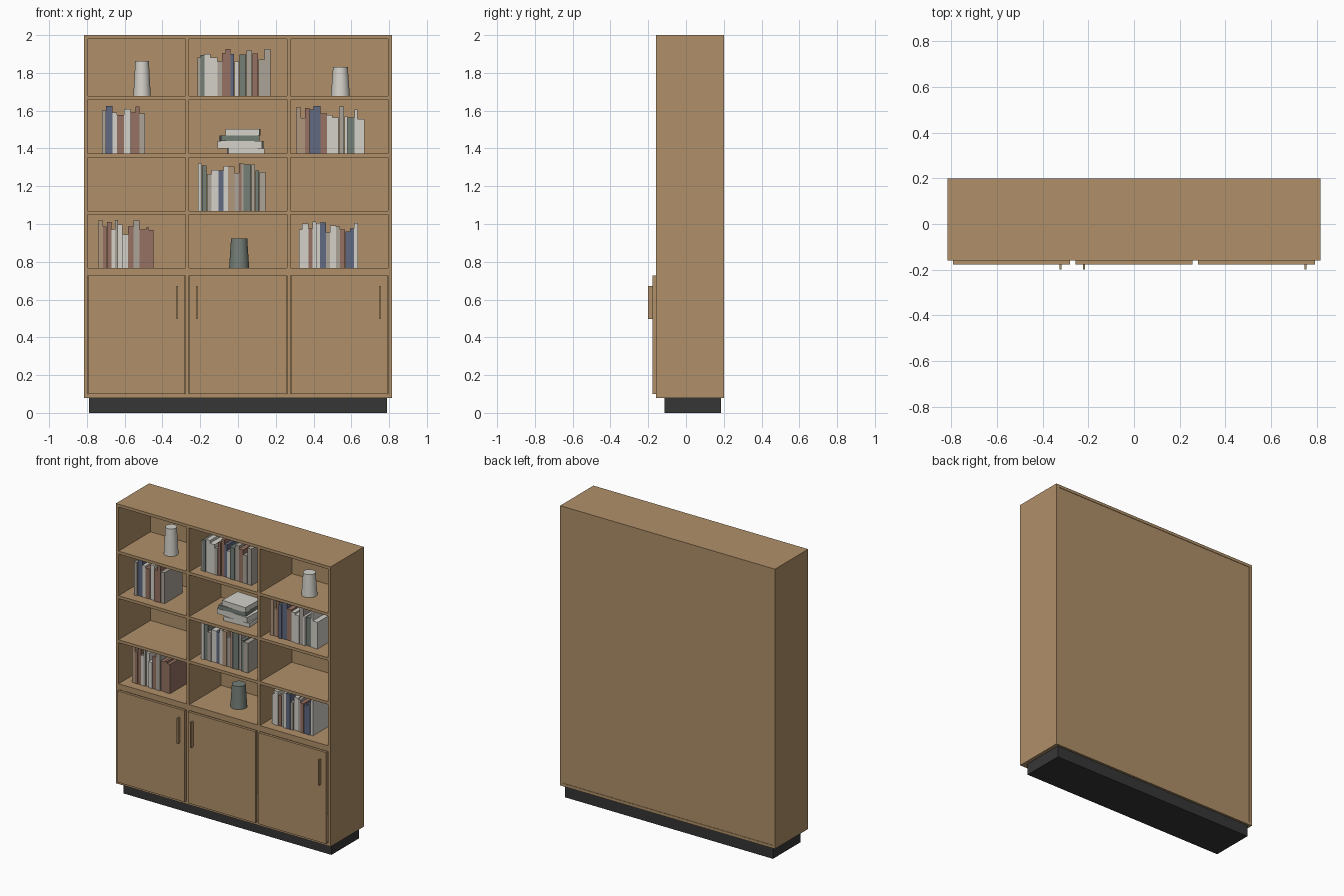
import bpy, math, random

if "Cube" in bpy.data.objects:
    bpy.data.objects.remove(bpy.data.objects["Cube"])

random.seed(4)


def material(name, r, g, b):
    lin = [((c / 255 + 0.055) / 1.055) ** 2.4 for c in (r, g, b)]
    m = bpy.data.materials.new(name)
    m.diffuse_color = (*lin, 1)
    m.use_nodes = True
    m.node_tree.nodes["Principled BSDF"].inputs["Base Color"].default_value = m.diffuse_color
    return m


WOOD = material("oak wood", 176, 144, 105)
DARK = material("plinth black", 54, 54, 54)
BOOK = {
    "W": material("off white", 212, 209, 201),
    "B": material("warm grey", 172, 164, 153),
    "R": material("faded rust", 150, 113, 98),
    "N": material("slate blue", 98, 106, 130),
    "G": material("grey green", 117, 126, 119),
    "T": material("tan", 176, 150, 124),
}


def box(name, x0, x1, y0, y1, z0, z1, mat, turn=0):
    """Axis-aligned box from its limits, optionally turned about z."""
    bpy.ops.mesh.primitive_cube_add(size=1)
    o = bpy.context.object
    o.name = name
    c = ((x0 + x1) / 2, (y0 + y1) / 2, (z0 + z1) / 2)
    s = (x1 - x0, y1 - y0, z1 - z0)
    for v in o.data.vertices:
        v.co = [v.co[i] * s[i] for i in range(3)]
    o.location = c
    o.rotation_euler.z = math.radians(turn)
    o.data.materials.append(mat)
    return o


# Main sizes
W, T, FRONT, REAR = 0.815, 0.02, -0.16, 0.20
INNER = W - T
BAY = (2 * INNER - 2 * T) / 3
PITCH = BAY + T
BACK = 0.187
SHELVES = [0.768, 1.07, 1.372, 1.678]      # shelf top heights

# Plinth and carcass
box("plinth", -0.79, 0.79, -0.115, 0.185, 0, 0.08, DARK)
for side, s in (("left", -1), ("right", 1)):
    xs = sorted((s * INNER, s * W))
    box(side + "_side_panel", *xs, FRONT, REAR, 0.08, 2.0, WOOD)
    xd = s * PITCH / 2
    box(side + "_divider", xd - T / 2, xd + T / 2, FRONT, BACK, 0.10, 1.98, WOOD)
box("top_panel", -INNER, INNER, FRONT, REAR, 1.98, 2.0, WOOD)
box("bottom_panel", -INNER, INNER, FRONT, REAR, 0.08, 0.10, WOOD)
box("back_panel", -INNER, INNER, BACK, REAR - 0.003, 0.10, 1.98, WOOD)

# Shelves, doors and handles, one set per bay
for i, handle_x in enumerate((-0.321, -0.219, 0.75)):
    cx = (i - 1) * PITCH
    for j, z in enumerate(SHELVES):
        thick = 0.04 if j == 0 else T
        box(f"shelf_{i}_{j}", cx - BAY / 2, cx + BAY / 2, FRONT, BACK, z - thick, z, WOOD)
    box(f"door_{i}", cx - 0.256, cx + 0.256, -0.178, FRONT, 0.10, 0.727, WOOD)
    box(f"handle_{i}", handle_x - 0.004, handle_x + 0.004, -0.20, -0.178, 0.498, 0.672, WOOD)


def book_row(name, x, z, colours, widths, heights):
    """Upright books side by side; widths and heights in thousandths."""
    for k, (c, w, h) in enumerate(zip(colours, widths, heights)):
        y = -0.095 + random.uniform(-0.006, 0.008)
        box(f"{name}_book_{k}", x, x + w / 1000 - 0.001, y, 0.105, z, z + h / 1000, BOOK[c])
        x += w / 1000


book_row("top_middle", -0.214, SHELVES[3], "BGWWBRRNWGBRBB",
         (16, 21, 32, 37, 24, 19, 25, 21, 26, 37, 32, 32, 32, 34),
         (204, 217, 222, 204, 183, 227, 249, 222, 183, 220, 241, 225, 193, 249))
book_row("upper_left", -0.72, SHELVES[2], "BNWRWRRB",
         (21, 35, 24, 37, 34, 27, 21, 29),
         (230, 254, 217, 206, 238, 217, 249, 212))
book_row("upper_right", 0.307, SHELVES[2], "TTRNNRWWBWGWW",
         (27, 21, 24, 21, 37, 34, 29, 34, 29, 17, 37, 16, 37),
         (246, 188, 243, 233, 254, 214, 204, 193, 251, 198, 193, 235, 183))
book_row("lower_middle", -0.212, SHELVES[1], "WGBWNWTBRBGBGB",
         (21, 26, 26, 37, 26, 24, 34, 24, 13, 11, 41, 21, 21, 34),
         (251, 241, 196, 217, 214, 238, 235, 201, 249, 249, 246, 246, 214, 204))
book_row("bottom_left", -0.741, SHELVES[0], "TRRWBWWRBRRR",
         (26, 21, 24, 19, 16, 24, 29, 29, 32, 34, 16, 24),
         (251, 220, 243, 204, 254, 230, 177, 220, 251, 204, 214, 201))
book_row("bottom_right", 0.323, SHELVES[0], "WWRWWNBWBRNNW",
         (16, 35, 21, 19, 21, 32, 21, 32, 21, 27, 26, 21, 21),
         (204, 235, 209, 246, 238, 241, 188, 225, 220, 204, 193, 209, 238))

# Stack of flat books, each turned a little
z = SHELVES[2]
for k, (c, x0, x1, h, turn) in enumerate((("W", -0.054, 0.137, 0.029, 3),
                                          ("W", -0.104, 0.132, 0.039, -3),
                                          ("G", -0.094, 0.110, 0.029, 3),
                                          ("W", -0.064, 0.117, 0.035, -2))):
    box(f"stacked_book_{k}", x0, x1, -0.08, 0.08, z, z + h, BOOK[c], turn)
    z += h


# Tapered vases
def vase(name, x, z, r_low, r_top, h, mat):
    bpy.ops.mesh.primitive_cone_add(vertices=32, radius1=r_low, radius2=r_top,
                                    depth=h, location=(x, 0, z + h / 2))
    o = bpy.context.object
    o.name = name
    o.data.materials.append(mat)
    bpy.ops.object.shade_smooth_by_angle(angle=math.radians(40))


vase("left_vase", -0.508, SHELVES[3], 0.046, 0.036, 0.184, BOOK["W"])
vase("right_vase", 0.542, SHELVES[3], 0.050, 0.039, 0.153, BOOK["W"])
vase("middle_vase", 0.006, SHELVES[0], 0.053, 0.043, 0.154, BOOK["G"])
